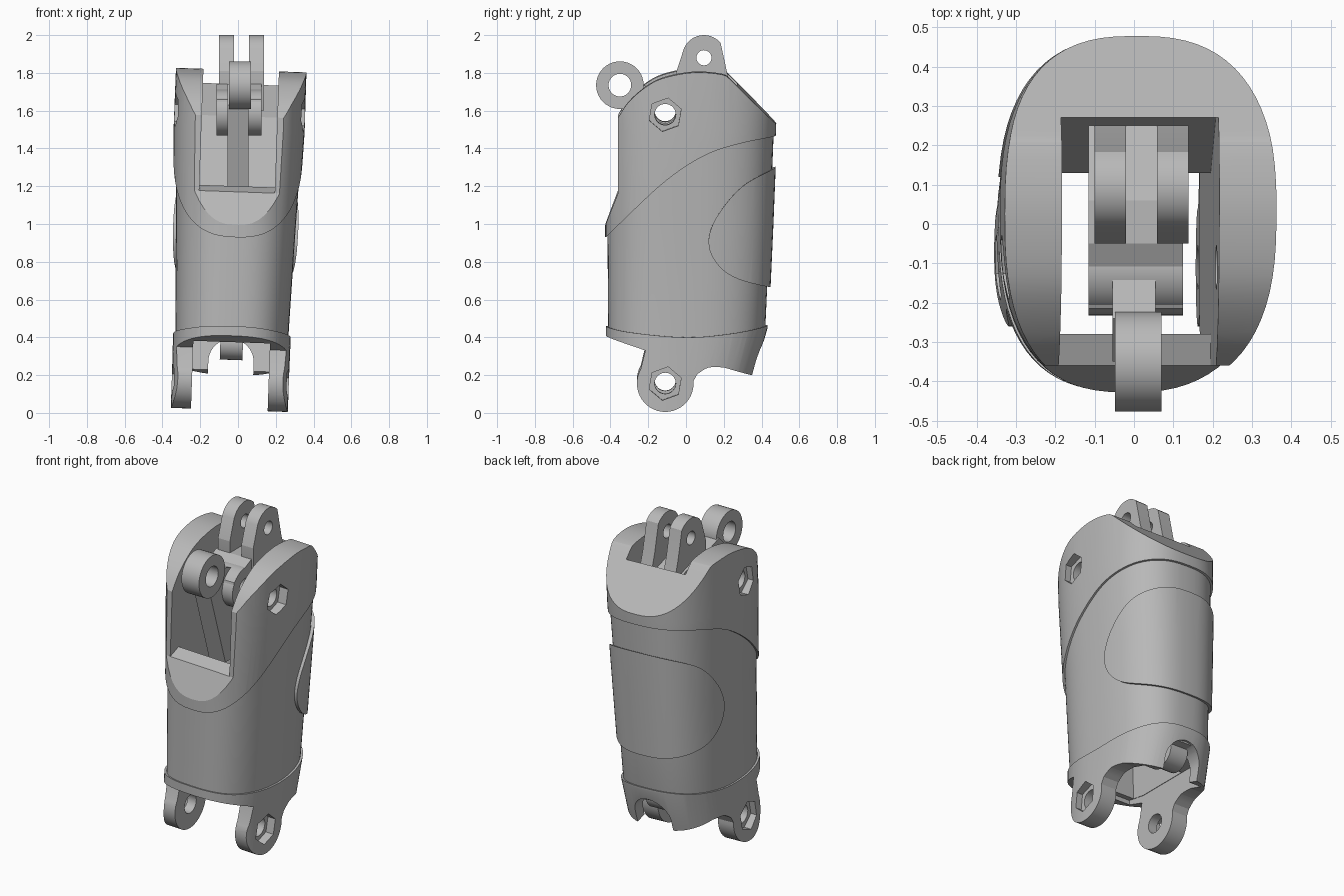
import bpy, bmesh
from math import cos, sin, pi, radians, copysign
from mathutils import Matrix, Vector

cube = bpy.data.objects.get("Cube")
if cube:
    bpy.data.objects.remove(cube, do_unlink=True)

grey = bpy.data.materials.new("mid_grey")
grey.use_nodes = True
colour = (0.48, 0.48, 0.48, 1)
grey.diffuse_color = colour
grey.node_tree.nodes["Principled BSDF"].inputs["Base Color"].default_value = colour
parts = []


def make(name, bm):
    bmesh.ops.recalc_face_normals(bm, faces=bm.faces)
    mesh = bpy.data.meshes.new(name)
    bm.to_mesh(mesh)
    bm.free()
    mesh.materials.append(grey)
    ob = bpy.data.objects.new(name, mesh)
    bpy.context.collection.objects.link(ob)
    return ob


def prism(pts, x0, x1, name="cutter"):
    """Side profile (y, z) extruded across x."""
    bm = bmesh.new()
    face = bm.faces.new([bm.verts.new((x0, y, z)) for y, z in pts])
    new = bmesh.ops.extrude_face_region(bm, geom=[face])["geom"]
    verts = [v for v in new if isinstance(v, bmesh.types.BMVert)]
    bmesh.ops.translate(bm, verts=verts, vec=(x1 - x0, 0, 0))
    return make(name, bm)


def arc(y, z, r, a0=0, a1=360, n=32):
    closed = abs(a1 - a0) == 360
    steps = n if closed else n - 1
    angles = [radians(a0 + (a1 - a0) * i / steps) for i in range(n)]
    return [(y + r * cos(a), z + r * sin(a)) for a in angles]


def spline(pts, n=6):
    """Smooth curve through the points."""
    p = [Vector(q) for q in [pts[0]] + pts + [pts[-1]]]
    out = []
    for a, b, c, d in zip(p, p[1:], p[2:], p[3:]):
        for i in range(n):
            t = i / n
            out.append(tuple(0.5 * (2 * b + (c - a) * t + (2 * a - 5 * b + 4 * c - d) * t * t
                                    + (3 * b - a - 3 * c + d) * t ** 3)))
    return out + [pts[-1]]


# Height, half width, front and back of the rounded casing
LEVELS = [(-0.1, .298, -.41, .26), (.2, .298, -.41, .35), (.45, .3, -.412, .42),
          (1.0, .318, -.416, .445), (1.5, .335, -.42, .465), (1.95, .333, -.42, .477)]


def casing(grow, name="cutter", n=72):
    bm = bmesh.new()
    rings = []
    for z, w, front, back in LEVELS:
        mid, half = (front + back) / 2, (back - front) / 2 + grow
        ring = []
        for i in range(n):
            c, s = cos(2 * pi * i / n), sin(2 * pi * i / n)
            ring.append(bm.verts.new((copysign(abs(c) ** (2 / 2.6), c) * (w + grow),
                                      mid + copysign(abs(s) ** (2 / 2.6), s) * half, z)))
        rings.append(ring)
    for a, b in zip(rings, rings[1:]):
        for i in range(n):
            j = (i + 1) % n
            bm.faces.new((a[i], a[j], b[j], b[i]))
    bm.faces.new(rings[0])
    bm.faces.new(rings[-1])
    return make(name, bm)


def boolean(ob, cutter, op="DIFFERENCE"):
    mod = ob.modifiers.new("cut", "BOOLEAN")
    mod.operation, mod.object = op, cutter
    # Fall back to the simpler solver if the exact one yields nothing
    for solver in ("EXACT", "FLOAT"):
        mod.solver = solver
        bpy.context.view_layer.update()
        graph = bpy.context.evaluated_depsgraph_get()
        mesh = bpy.data.meshes.new_from_object(ob.evaluated_get(graph))
        if mesh.polygons:
            break
    ob.modifiers.clear()
    ob.data = mesh
    bpy.data.objects.remove(cutter, do_unlink=True)


def shell(name, profile, grow):
    ob = casing(grow, name)
    boolean(ob, prism(profile, -1, 1), "INTERSECT")
    parts.append(ob)
    return ob


def pin_hole(ob, y, z, depth):
    """Round through hole with a hexagonal socket on each side."""
    boolean(ob, prism(arc(y, z, .056), -1, 1))
    for x0, x1 in ((-1, -depth), (depth, 1)):
        boolean(ob, prism(arc(y, z, .09, 20, 380, 6), x0, x1))


def solid(name, pts, x0, x1, holes=()):
    ob = prism(pts, x0, x1, name)
    for y, z, r in holes:
        boolean(ob, prism(arc(y, z, r), -1, 1))
    parts.append(ob)
    return ob


# Central channel and front window
CHANNEL = [(-.28, .2), (-.28, 1.2), (-.36, 1.17), (-.7, 1.17), (-.7, 2.1), (.27, 2.1),
           (.27, 1.57), (.13, 1.2), (.13, .2)]
SEAM = spline([(-.47, .885), (-.3, 1.06), (-.1, 1.245), (.1, 1.375), (.3, 1.44), (.52, 1.475)])

# Upper casing with the two side cheeks
crown = spline([(.23, 1.78), (.19, 1.803), (.05, 1.815), (-.1, 1.79), (-.2, 1.745),
                (-.3, 1.66), (-.36, 1.57)], 4)
upper = shell("upper_casing", SEAM + [(.52, 1.49)] + crown + [(-.36, 1.17)], .012)
boolean(upper, prism(CHANNEL, -.2, .2))
pin_hole(upper, -.11, 1.59, .29)

# Lower body, tucked slightly inside the other casings
top = [(y, z + .03) for y, z in SEAM]
body = shell("lower_body", top + [(.6, 1.5), (.6, .38), (-.2, .38), (-.6, .45), (-.6, .8)], 0)
boolean(body, prism(CHANNEL, -.2, .2))

# Raised panel wrapping round the back
panel = shell("back_panel", spline([(.55, 1.335), (.47, 1.3), (.3, 1.21), (.17, 1.06), (.12, .93),
                                    (.15, .82), (.25, .73), (.44, .67), (.55, .65)]), .018)
boolean(panel, casing(-.03))

# Bottom collar with two flat-sided lugs and an arched notch at the back
rim = spline([(-.6, .5), (-.45, .465), (-.3, .435), (0, .41), (.25, .43), (.45, .467), (.6, .5)])
under = [(.6, .15), (.36, .2)] + spline([(.2, .25), (.12, .25), (.06, .215)], 4)
collar = shell("bottom_collar", rim + under + arc(-.11, .165, .15, 5, -210, 28)
               + [(-.215, .34), (-.6, .465)], .012)
boolean(collar, prism([(-.32, -.2), (.2, -.2), (.33, .45), (.33, .7), (-.32, .7)], -.203, .203))
notch = prism(arc(0, .27, .12, 0, 180, 20) + [(-.12, 0), (.12, 0)], .1, .7)
notch.data.transform(Matrix.Rotation(pi / 2, 4, "Z"))
boolean(collar, notch)
pin_hole(collar, -.11, .165, .26)

# Small ring hanging inside the notch
solid("inner_ring", arc(.26, .37, .09), -.06, .06, [(.26, .35, .035)])

# The casing leans slightly to one side
pivot = Vector((0, 0, 1.33))
lean = Matrix.Translation(pivot) @ Matrix.Rotation(.035, 4, "Y") @ Matrix.Translation(-pivot)
for ob in parts:
    ob.data.transform(lean)

# Hinge block on the cross pin
PIN = (-.11, 1.59, .056)
solid("hinge_boss", arc(-.11, 1.59, .122), -.115, .125, [PIN])
solid("hinge_block", [(-.225, 1.61), (-.215, 1.66), (-.05, 1.74), (.06, 1.74), (.25, 1.68),
                      (.25, 1.57), (-.05, 1.48)], -.115, .125, [PIN])

# Twin lugs on top
lug = [(-.05, 1.7), (-.05, 1.81)] + arc(.095, 1.885, .115, 155, 40, 15) \
    + [(.22, 1.79), (.25, 1.69), (.23, 1.6), (-.03, 1.6)]
for side, x in (("right", -.1), ("left", .058)):
    solid("top_lug_" + side, lug, x, x + .08, [(.095, 1.88, .04)])

# Front eye and the slanted bar that carries it
EYE = (-.35, 1.735, .06)
solid("front_eye", arc(-.35, 1.735, .126, n=40), -.048, .07, [EYE])
solid("front_bar", [(-.35, 1.63), (-.24, 1.74), (-.12, 1.7), (-.02, 1.5), (-.06, 1.15), (-.2, 1.15)],
      -.055, .055, [EYE, PIN])

# Smooth curved faces, keep edges crisp
bpy.ops.object.select_all(action="DESELECT")
for ob in parts:
    ob.select_set(True)
bpy.context.view_layer.objects.active = parts[0]
bpy.ops.object.shade_smooth_by_angle(angle=radians(14))
